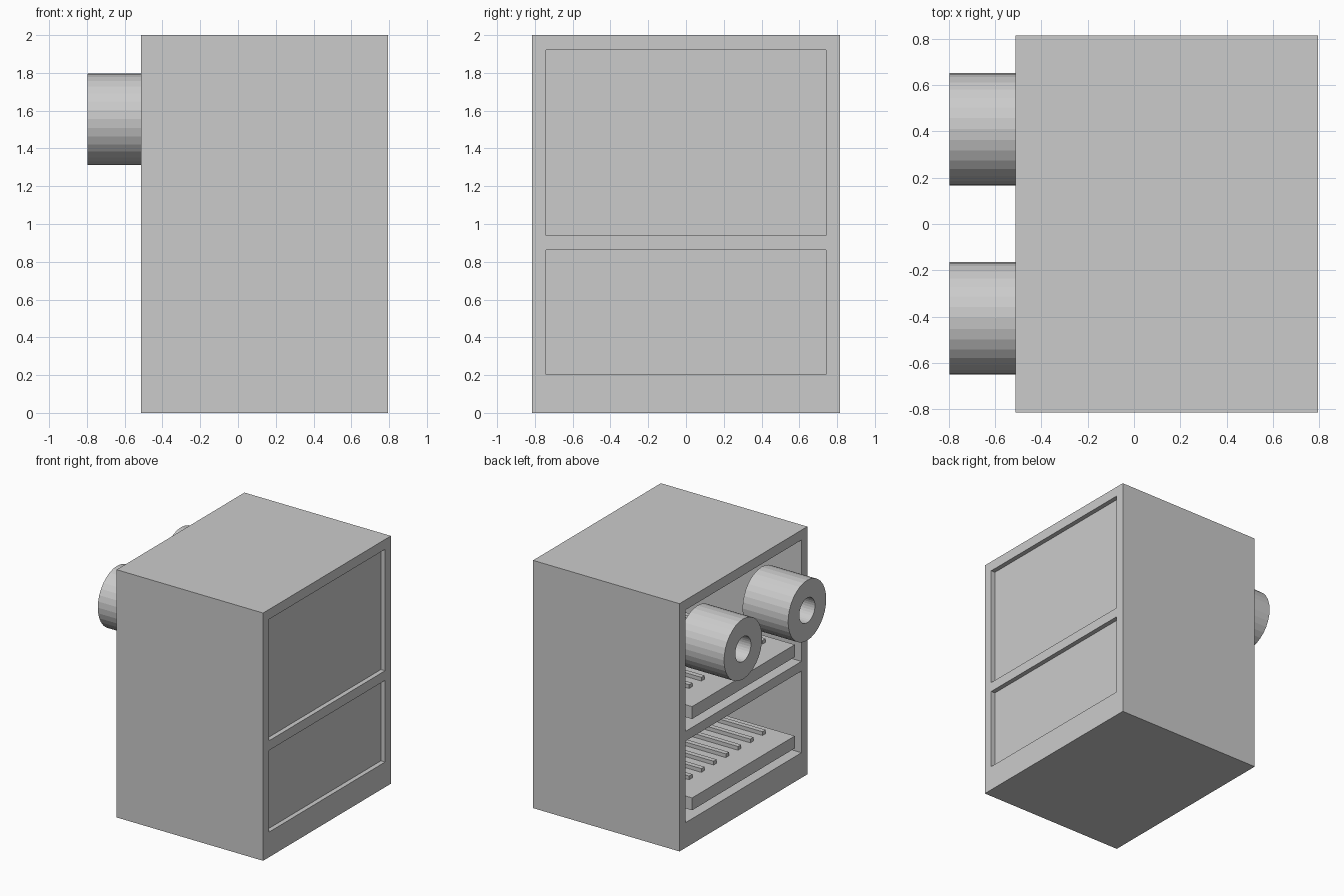
import bpy, bmesh, math
from mathutils import Matrix

cube = bpy.data.objects.get("Cube")
if cube:
    bpy.data.objects.remove(cube, do_unlink=True)

grey = bpy.data.materials.new("plain_grey")
grey.use_nodes = True
grey.diffuse_color = (0.6, 0.6, 0.6, 1)
grey.node_tree.nodes["Principled BSDF"].inputs["Base Color"].default_value = (0.6, 0.6, 0.6, 1)


def add_object(name, bm):
    bmesh.ops.recalc_face_normals(bm, faces=bm.faces)
    mesh = bpy.data.meshes.new(name)
    bm.to_mesh(mesh)
    bm.free()
    mesh.materials.append(grey)
    obj = bpy.data.objects.new(name, mesh)
    bpy.context.scene.collection.objects.link(obj)
    return obj


def box(name, x, y, z):
    """Box from (low, high) ranges on each axis."""
    bm = bmesh.new()
    bmesh.ops.create_cube(bm, size=1)
    for v in bm.verts:
        for i, (low, high) in enumerate((x, y, z)):
            v.co[i] = low if v.co[i] < 0 else high
    return add_object(name, bm)


def roll(name, x, y, z, outer, inner, sides=32):
    """Thick tube lying along x, open through the middle."""
    bm = bmesh.new()
    profile = [(x[0], outer), (x[1], outer), (x[1], inner), (x[0], inner)]
    rings = []
    for s in range(sides):
        a = math.tau * s / sides
        rings.append([bm.verts.new((px, y + r * math.cos(a), z + r * math.sin(a)))
                      for px, r in profile])
    for s in range(sides):
        here, there = rings[s], rings[(s + 1) % sides]
        for k in range(4):
            n = (k + 1) % 4
            bm.faces.new((here[k], here[n], there[n], there[k]))
    return add_object(name, bm)


FRONT, BACK = -0.513, 0.795
INNER = (-0.74, 0.74)
bays = {"lower": (0.203, 0.862), "upper": (0.94, 1.92)}

# Cabinet body with two open bays and matching shallow recesses on the far side
cabinet = box("cabinet", (FRONT, BACK), (-0.815, 0.815), (0, 2))
for bay, height in bays.items():
    for kind, depth in (("bay", (FRONT - 0.1, 0.72)), ("recess", (0.758, BACK + 0.1))):
        cutter = box(f"{bay}_{kind}_cutter", depth, INNER, height)
        cutter.hide_render = True
        cutter.hide_viewport = True
        cutter.display_type = 'WIRE'
        cut = cabinet.modifiers.new(f"{bay}_{kind}", 'BOOLEAN')
        cut.operation = 'DIFFERENCE'
        cut.solver = 'EXACT'
        cut.object = cutter

# Shelf boards, each carrying a row of slats
for bay, (floor, _) in bays.items():
    top = floor + 0.168
    box(f"{bay}_shelf", (FRONT, 0.7), (-0.655, 0.655), (top - 0.1, top))
    for i in range(8):
        y = (i - 3.5) * 0.156
        box(f"{bay}_slat_{i + 1}", (-0.315, 0.5), (y - 0.02, y + 0.02), (top, top + 0.03))

# Pair of hollow rolls poking out of the upper bay
for side, y in (("back", 0.41), ("front", -0.407)):
    roll(f"{side}_roll", (-0.797, -0.39), y, 1.555, 0.243, 0.1)
